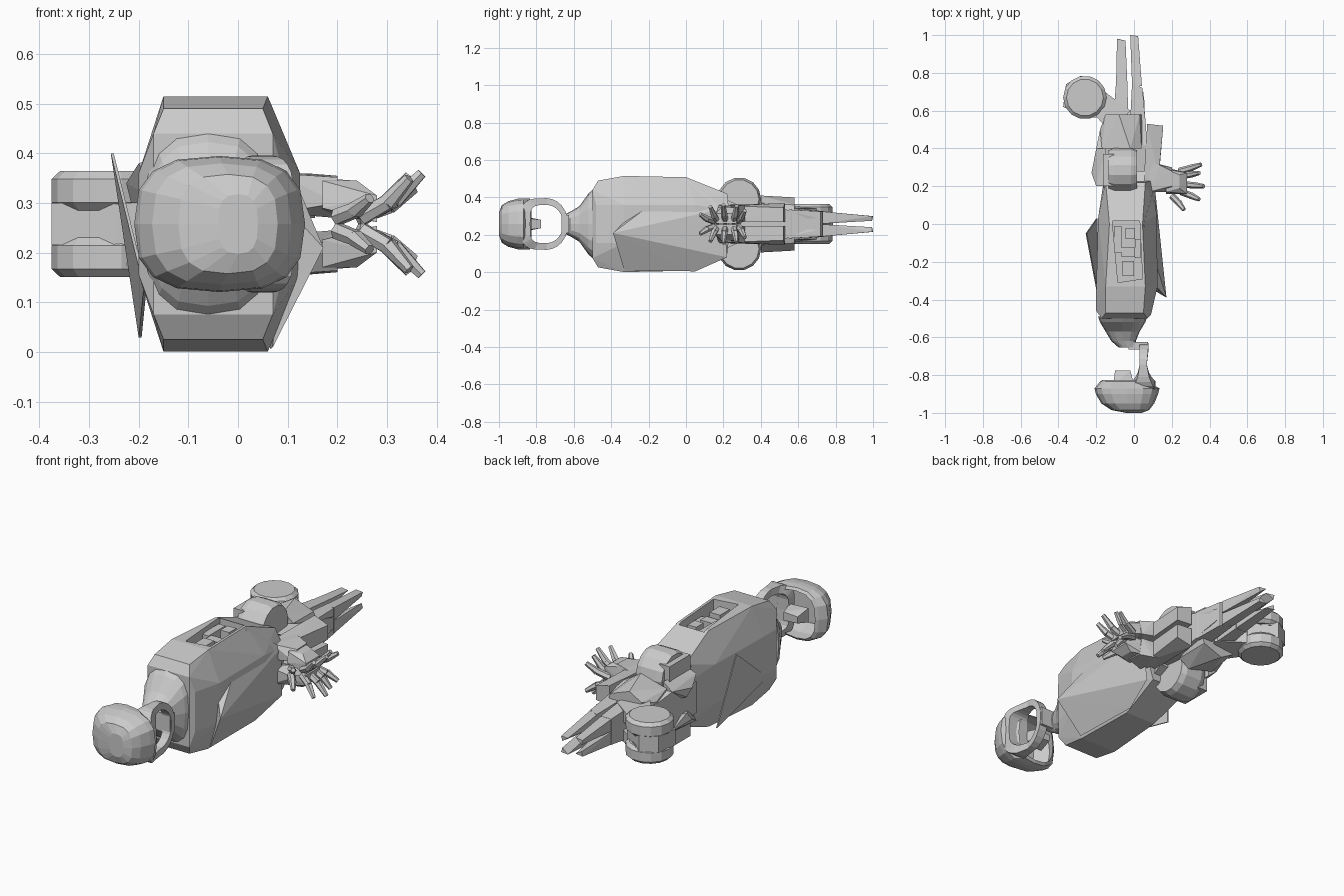
import bpy, bmesh, math
from mathutils import Vector

if "Cube" in bpy.data.objects:
    bpy.data.objects.remove(bpy.data.objects["Cube"])

ZC = 0.258  # the figure lies on its side, mirrored about this height

grey = bpy.data.materials.new("plain grey")
grey.diffuse_color = (0.6, 0.6, 0.6, 1)
grey.use_nodes = True
grey.node_tree.nodes["Principled BSDF"].inputs["Base Color"].default_value = grey.diffuse_color


def finish(name, bm):
    bmesh.ops.recalc_face_normals(bm, faces=bm.faces)
    me = bpy.data.meshes.new(name)
    bm.to_mesh(me)
    bm.free()
    me.materials.append(grey)
    ob = bpy.data.objects.new(name, me)
    bpy.context.collection.objects.link(ob)
    return ob


def flip(p):
    return (p[0], p[1], 2 * ZC - p[2])


def hull(name, pts, sym=False):
    """Convex faceted solid, optionally closed over the mirror plane."""
    if sym:
        pts = pts + [flip(p) for p in pts]
    bm = bmesh.new()
    vs = [bm.verts.new(p) for p in pts]
    r = bmesh.ops.convex_hull(bm, input=vs)
    junk = {g for g in r["geom_interior"] + r["geom_unused"] if isinstance(g, bmesh.types.BMVert)}
    bmesh.ops.delete(bm, geom=list(junk), context='VERTS')
    return finish(name, bm)


def pair(name, pts):
    hull(name + "_left", pts)
    hull(name + "_right", [flip(p) for p in pts])


def box(x0, x1, y0, y1, z0, z1):
    return [(x, y, z) for x in (x0, x1) for y in (y0, y1) for z in (z0, z1)]


def disc(axis, c, r, half, n=12, bevel=0.8):
    """Points of a bevelled cylinder along x or z."""
    pts = []
    for t, k in ((-1, bevel), (-.6, 1), (.6, 1), (1, bevel)):
        for i in range(n):
            a = 2 * math.pi * i / n
            u, v = r * k * math.cos(a), r * k * math.sin(a)
            d = (t * half, u, v) if axis == 'x' else (u, v, t * half)
            pts.append(tuple(c[j] + d[j] for j in range(3)))
    return pts


def power(v, e):
    return math.copysign(abs(v) ** e, v)


def loft(name, rings, n=16, e=.72):
    """Rounded-square rings (y, centre x, radius x, radius z) along y."""
    bm = bmesh.new()
    loops = []
    for y, cx, rx, rz in rings:
        loops.append([bm.verts.new((cx + rx * power(math.cos(2 * math.pi * i / n), e), y,
                                    ZC + rz * power(math.sin(2 * math.pi * i / n), e))) for i in range(n)])
    for a, b in zip(loops, loops[1:]):
        for i in range(n):
            j = (i + 1) % n
            bm.faces.new((a[i], a[j], b[j], b[i]))
    bm.faces.new(loops[0])
    bm.faces.new(loops[-1])
    return finish(name, bm)


def limb(name, a, b, r0, r1, n=6):
    """Tapered straight rod between two points, mirrored."""
    a, b = Vector(a), Vector(b)
    q = (b - a).to_track_quat('Z', 'Y')
    pts = []
    for c, r in ((a, r0), (b, r1)):
        for i in range(n):
            t = 2 * math.pi * i / n
            pts.append(tuple(c + q @ Vector((r * math.cos(t), r * math.sin(t), 0))))
    pair(name, pts)


# hollow head dome, outside then back inside
loft("head_dome", [(-1.0, -.0, .04, .06), (-.985, -.02, .10, .10), (-.95, -.033, .14, .122),
                   (-.90, -.037, .165, .135), (-.87, -.037, .172, .137), (-.835, -.055, .125, .135),
                   (-.825, -.055, .11, .122), (-.88, -.04, .15, .118), (-.95, -.035, .11, .095)])
hull("head_inner_block", [(-.11, -.85, .295), (-.0, -.85, .29), (-.1, -.775, .275), (-.02, -.775, .28)], sym=True)

# face frame ring joining dome to neck
bm = bmesh.new()
N = 24
secs = []
for i in range(N):
    a = 2 * math.pi * i / N
    c, s = math.cos(a), math.sin(a)
    back = max(0, -c)
    x0, x1 = .03 - .04 * back, .068 + .045 * back + .01 * max(0, c)
    ring = []
    for x, inner in ((x0, 1), (x1, 1), (x1, 0), (x0, 0)):
        ry, rz = (.088, .102) if inner else (.115, .138)
        if c < 0:  # squarer and deeper where it meets the dome
            y = -.745 + (ry if inner else .135) * power(c, .55)
            z = ZC + rz * power(s, .4)
        else:
            y, z = -.745 + ry * c, ZC + rz * s
        ring.append(bm.verts.new((x, y, z)))
    secs.append(ring)
for i in range(N):
    p, q = secs[i], secs[(i + 1) % N]
    for k in range(4):
        m = (k + 1) % 4
        bm.faces.new((p[k], p[m], q[m], q[k]))
finish("face_frame", bm)

# neck and collar
hull("chin_bridge", box(-.03, .075, -.665, -.625, .21, .306))
loft("neck_collar", [(-.655, -.03, .05, .05), (-.62, -.055, .065, .065), (-.57, -.06, .09, .095),
                     (-.52, -.06, .12, .165), (-.49, -.06, .13, .19)])

# torso shell
torso = hull("torso", [
    (-.17, -.5, .44), (.07, -.5, .44), (-.15, -.47, .49), (.05, -.47, .49),
    (-.2, -.46, .36), (.09, -.48, .36), (-.15, -.33, .515), (.06, -.33, .515),
    (-.13, 0, .508), (.045, 0, .508), (-.19, .03, .36), (.12, .05, .36),
    (-.2, -.35, .36), (.125, -.33, .36), (-.15, .22, .42), (.06, .22, .42),
    (-.16, .23, .33), (.10, .23, .33)], sym=True)
cut = hull("recess_cutter", [(x, y, z) for x, y in
           ((-.115, .015), (.03, .015), (.045, -.29), (-.085, -.31)) for z in (.44, .6)])
cut.hide_render = True
cut.hide_viewport = True
mod = torso.modifiers.new("recess", 'BOOLEAN')
mod.object = cut
mod.solver = 'EXACT'

# mechanism in the recess
for i, (x, y, w, l, z) in enumerate([(-.085, -.08, .04, .14, .485), (-.02, -.05, .05, .06, .495),
                                     (-.03, -.15, .07, .05, .48), (-.03, -.235, .06, .08, .495),
                                     (.02, -.13, .03, .1, .47)]):
    hull("recess_part_%d" % i, box(x - w / 2, x + w / 2, y - l / 2, y + l / 2, .43, z))

# pointed chest facet and loose back plate
hull("chest_spike", [(.172, -.39, .21), (.05, 0, .503), (.1, .22, .08), (.11, .2, .34),
                     (.065, .05, .005), (.07, -.33, .01), (.09, -.3, .3)])
hull("back_plate", [(x + d, y, z) for x, y, z in
     ((-.2, .03, .03), (-.19, -.4, .13), (-.256, -.05, .4)) for d in (0, .006)])

# waist, pelvis and hip discs
hull("waist", [(-.15, .1, .44), (.04, .1, .44), (-.17, .28, .36), (.06, .28, .36)], sym=True)
hull("pelvis", [(-.2, .2, .34), (.07, .2, .34), (-.2, .4, .36), (.07, .42, .36),
                (-.18, .5, .33), (.06, .56, .33), (-.1, .6, .3), (.05, .6, .3)], sym=True)
pair("hip_disc", disc('x', (-.06, .285, .39), .117, .075, 14, .9))
pair("hip_band", box(-.165, -.105, .2, .37, .36, .47))
pair("hip_pad", [(-.2, .2, .38), (-.225, .27, .34), (-.2, .4, .36), (-.15, .2, .4),
                 (-.15, .4, .4), (-.15, .2, .3), (-.15, .4, .3), (-.215, .3, .3)])
pair("thigh_block", [(-.17, .4, .37), (-.18, .5, .34), (-.02, .4, .41), (.04, .4, .37), (-.08, .58, .4),
                     (.03, .58, .36), (-.15, .58, .36), (-.17, .4, .3), (.05, .58, .3), (-.15, .58, .3)])

# forearms beside the pelvis
pair("forearm", [(.05, .2, .36), (.13, .25, .355), (.155, .52, .345), (.07, .53, .37),
                 (.05, .2, .27), (.13, .23, .27), (.155, .52, .27), (.07, .53, .27)])

# rounded wrists, palms and spread fingers
pair("wrist", [(.08, .17, .36), (.08, .33, .36), (.08, .17, .28), (.08, .33, .28), (.14, .19, .355),
               (.14, .31, .36), (.2, .2, .352), (.2, .28, .355), (.2, .17, .3), (.2, .3, .27)])
pair("palm", [(.17, .17, .345), (.17, .29, .35), (.17, .16, .29), (.17, .3, .28), (.24, .19, .345),
              (.24, .26, .345), (.28, .16, .315), (.28, .27, .315), (.28, .16, .262), (.28, .27, .262)])
for i, (bx, by, tx, ty, tz) in enumerate([(.24, .28, .355, .315, .33), (.25, .255, .345, .27, .355),
                                          (.25, .21, .37, .2, .36), (.25, .17, .345, .13, .35),
                                          (.2, .15, .265, .075, .31)]):
    mid = (bx + (tx - bx) * .55, (by + ty) / 2, .268 + (tz - .265) * .4)
    limb("finger_%d_base" % i, (bx, by, .272), mid, .018, .017)
    limb("finger_%d_tip" % i, mid, (tx, ty, tz), .018, .011)

# bent lower legs with round ends
pair("leg_round", disc('z', (-.26, .67, .325), .115, .04, 14, .85))
hull("leg_round_core", [(-.375, .62, .3), (-.36, .74, .3), (-.28, .785, .3), (-.15, .7, .3),
                        (-.15, .57, .3), (-.25, .56, .3)], sym=True)
pair("leg_link", [(-.25, .77, .34), (-.2, .57, .35), (-.02, .6, .34), (-.12, .48, .36), (-.1, .64, .33),
                  (-.25, .77, .28), (-.2, .57, .28), (-.02, .6, .28), (-.12, .48, .28), (-.1, .64, .28)])

# long tapering blades at the far end, with split tips
hull("blade_back", [(-.11, .55, .345), (-.03, .55, .345), (-.095, .75, .325), (-.035, .75, .325)], sym=True)
pair("blade_back_tip", [(-.095, .74, .325), (-.035, .74, .325), (-.095, .74, .26), (-.035, .74, .26),
                        (-.09, .98, .3), (-.045, .97, .3), (-.085, .98, .275)])
hull("blade_front", [(-.02, .55, .335), (.06, .55, .335), (-.01, .75, .325), (.045, .72, .325)], sym=True)
pair("blade_front_tip", [(-.01, .73, .325), (.042, .73, .325), (-.01, .73, .26), (.042, .73, .26),
                         (-.02, 1.0, .3), (.022, .995, .3), (.015, .995, .275)])
pair("blade_fin", [(.045, .52, .33), (.06, .52, .33), (.052, .71, .29), (.05, .52, .28)])
